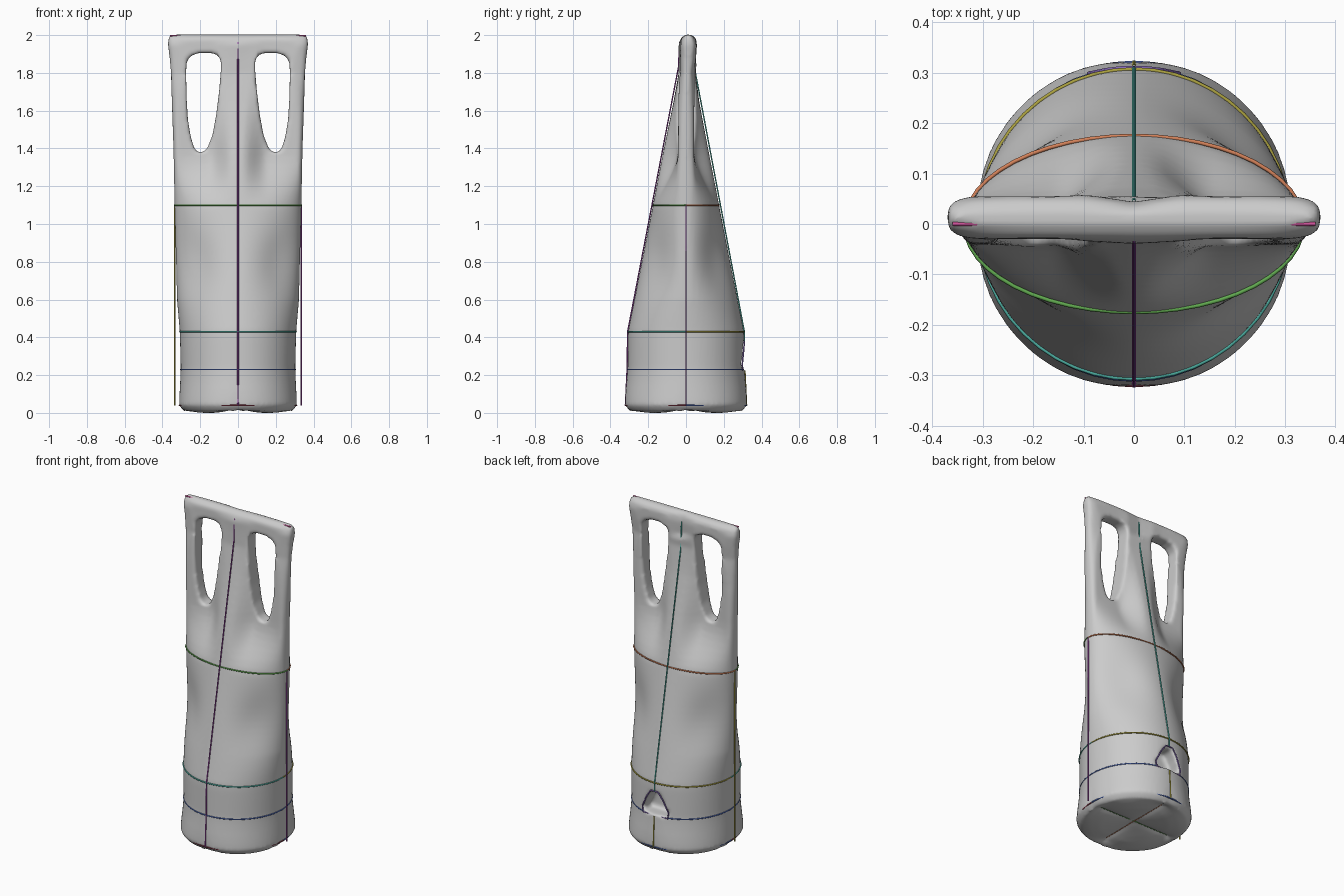
import bpy, bmesh, math
from math import sin, cos, pi, exp

if "Cube" in bpy.data.objects:
    bpy.data.objects.remove(bpy.data.objects["Cube"])

# Profile stations: z, half width, half depth, y centre, section exponent
STATIONS = [
    (0.010, .285, .295, 0, 2), (0.04, .310, .320, 0, 2), (0.10, .309, .320, 0, 2),
    (0.23, .303, .309, 0, 2), (0.43, .308, .307, 0, 2), (0.60, .323, .273, 0, 2),
    (1.10, .336, .175, 0, 2), (1.40, .342, .117, 0, 2.2), (1.65, .351, .068, 0.002, 2.8),
    (1.80, .355, .045, 0.006, 3.5), (1.90, .364, .050, 0.012, 4), (1.95, .371, .053, 0.013, 4),
    (1.985, .368, .040, 0.013, 4), (2.002, .358, .016, 0.013, 4)]
N = 96


def station(z):
    for p, q in zip(STATIONS, STATIONS[1:]):
        if z <= q[0]:
            t = max(0, (z - p[0]) / (q[0] - p[0]))
            return [u + (v - u) * t for u, v in zip(p, q)][1:]
    return STATIONS[-1][1:]


def ramp(v, lo, hi):
    t = min(1, max(0, (v - lo) / (hi - lo)))
    return t * t * (3 - 2 * t)


def skin(z, t):
    a, b, cy, e = station(z)
    lobe = sin(2 * t) ** 2
    # soft dents beside the seams, puffed lobes at the foot
    k = 1 - .13 * lobe * exp(-((z - .80) / .2) ** 2) + .035 * abs(sin(2 * t)) ** .7 * exp(-(z / .12) ** 2)
    x = a * k * math.copysign(abs(cos(t)) ** (2 / e), cos(t))
    y = b * k * math.copysign(abs(sin(t)) ** (2 / e), sin(t))
    # sides pinch into thin straps around the handle slots
    thin = max(-.042, min(.042, y))
    y += (thin - y) * ramp(z, 1.08, 1.40) * ramp(abs(x), .02, .16)
    if z > 1.85 and y > 0:
        y *= 1 - .4 * exp(-(x / .06) ** 2)
    return x, y + cy, z


def add_mesh(name, bm):
    bmesh.ops.recalc_face_normals(bm, faces=bm.faces[:])
    me = bpy.data.meshes.new(name)
    bm.to_mesh(me)
    bm.free()
    ob = bpy.data.objects.new(name, me)
    bpy.context.collection.objects.link(ob)
    return ob


# Body: round foot lofted into a flat top bar
bm = bmesh.new()
levels = [.010, .04] + [.04 + .04 * i for i in range(1, 47)] + [1.92, 1.95, 1.97, 1.985, 1.995, 2.002]
rings = [[bm.verts.new(skin(z, 2 * pi * i / N)) for i in range(N)] for z in levels]
# Underside: four puffed lobes meeting in crossing creases
under = []
for f in (.85, .65, .45, .25, .1):
    ring = []
    for i in range(N):
        t = 2 * pi * i / N
        x, y, _ = skin(.010, t)
        ring.append(bm.verts.new((x * f, y * f, .035 - .035 * abs(sin(2 * t)) ** .6 * min(1, f * 1.6))))
    under.append(ring)
rings = under[::-1] + rings
for r, s in zip(rings, rings[1:]):
    for i in range(N):
        j = (i + 1) % N
        bm.faces.new((r[i], r[j], s[j], s[i]))
bm.faces.new(rings[0])
bm.faces.new(rings[-1])
body = add_mesh("bag_body", bm)


# Cutters: two handle slots and a small arched pocket at the back
def cutter(name, outline, y0, y1):
    bm = bmesh.new()
    f = bm.faces.new([bm.verts.new((x, y0, z)) for x, z in outline])
    ext = bmesh.ops.extrude_face_region(bm, geom=[f])
    bmesh.ops.translate(bm, vec=(0, y1 - y0, 0), verts=[v for v in ext["geom"] if isinstance(v, bmesh.types.BMVert)])
    ob = add_mesh(name, bm)
    ob.hide_render = True
    ob.hide_set(True)
    mod = body.modifiers.new(name, 'BOOLEAN')
    mod.operation, mod.object, mod.solver = 'DIFFERENCE', ob, 'EXACT'


SLOT = [(.20, 1.375), (.165, 1.395), (.135, 1.47), (.115, 1.58), (.10, 1.70), (.09, 1.82), (.09, 1.86),
        (.105, 1.895), (.14, 1.905), (.21, 1.905), (.25, 1.89), (.272, 1.86), (.275, 1.80),
        (.272, 1.66), (.265, 1.55), (.25, 1.46), (.23, 1.395)]
for s, side in ((-1, "left"), (1, "right")):
    cutter(side + "_slot_cutter", [(s * x, z) for x, z in SLOT], -.4, .4)
HOLE = [(-.075, .235), (.075, .235), (.08, .265), (.05, .33), (.022, .37), (-.022, .37), (-.05, .33), (-.08, .265)]
cutter("pocket_cutter", HOLE, .22, .4)

# Rounded, fabric-like edges
rm = body.modifiers.new("remesh", 'REMESH')
rm.mode, rm.voxel_size, rm.use_smooth_shade = 'VOXEL', .011, True
sm = body.modifiers.new("soften", 'SMOOTH')
sm.factor, sm.iterations = .5, 4


# Coloured seam lines
def seam(name, pts, col, closed=False):
    cu = bpy.data.curves.new(name, 'CURVE')
    cu.dimensions, cu.bevel_depth, cu.bevel_resolution = '3D', .004, 1
    sp = cu.splines.new('POLY')
    sp.points.add(len(pts) - 1)
    for p, c in zip(sp.points, pts):
        p.co = (*c, 1)
    sp.use_cyclic_u = closed
    mat = bpy.data.materials.new(name)
    mat.diffuse_color = (*col, 1)
    mat.use_nodes = True
    mat.node_tree.nodes["Principled BSDF"].inputs["Base Color"].default_value = mat.diffuse_color
    cu.materials.append(mat)
    bpy.context.collection.objects.link(bpy.data.objects.new(name, cu))


def half_ring(z, s):
    a, b, cy, e = station(z)
    return [(a * cos(pi * i / 24), s * b * sin(pi * i / 24), z) for i in range(25)]


PURPLE, TEAL, GREEN, ORANGE = (.30, .06, .35), (.08, .45, .38), (.12, .40, .08), (.65, .22, .10)
BLUE, YELLOW, PINK, RED = (.08, .15, .50), (.40, .35, .05), (.60, .08, .30), (.30, .05, .08)
for z, label, front, back in ((.04, "foot", RED, BLUE), (.23, "lower", BLUE, BLUE),
                              (.43, "upper", TEAL, YELLOW), (1.10, "middle", GREEN, ORANGE)):
    seam(label + "_front_seam", half_ring(z, -1), front)
    ring = half_ring(z, 1)
    if label == "lower":
        seam("lower_back_seam_right", [p for p in ring if p[0] > .07], back)
        seam("lower_back_seam_left", [p for p in ring if p[0] < -.07], back)
    else:
        seam(label + "_back_seam", ring, back)
seam("top_seam", [(-.36, 0, 1.996), (.36, 0, 1.996)], PINK)
seam("front_seam", [(0, 0, 1.996), (0, -.034, 1.96), (0, -.040, 1.83), (0, -.309, .43), (0, -.312, .23),
                    (0, -.321, .04)], PURPLE)
seam("back_seam", [(0, .044, 1.95), (0, .050, 1.80), (0, .309, .43), (0, .309, .38)], TEAL)
seam("back_foot_seam", [(0, .312, .225), (0, .321, .04)], YELLOW)
seam("left_seam", [(-.335, 0, .04), (-.335, 0, 1.10)], YELLOW)
seam("right_seam", [(.335, 0, .04), (.335, 0, 1.10)], PURPLE)
seam("foot_cross_seam", [(-.30, 0, .035), (.30, 0, .035)], GREEN)
seam("foot_long_seam", [(0, -.31, .035), (0, .31, .035)], ORANGE)
seam("pocket_rim", [(x * 1.12, math.sqrt(max(.0, .31 ** 2 - x * x * 1.1)), .30 + (z - .30) * 1.12) for x, z in HOLE],
     (.25, .15, .50), True)
